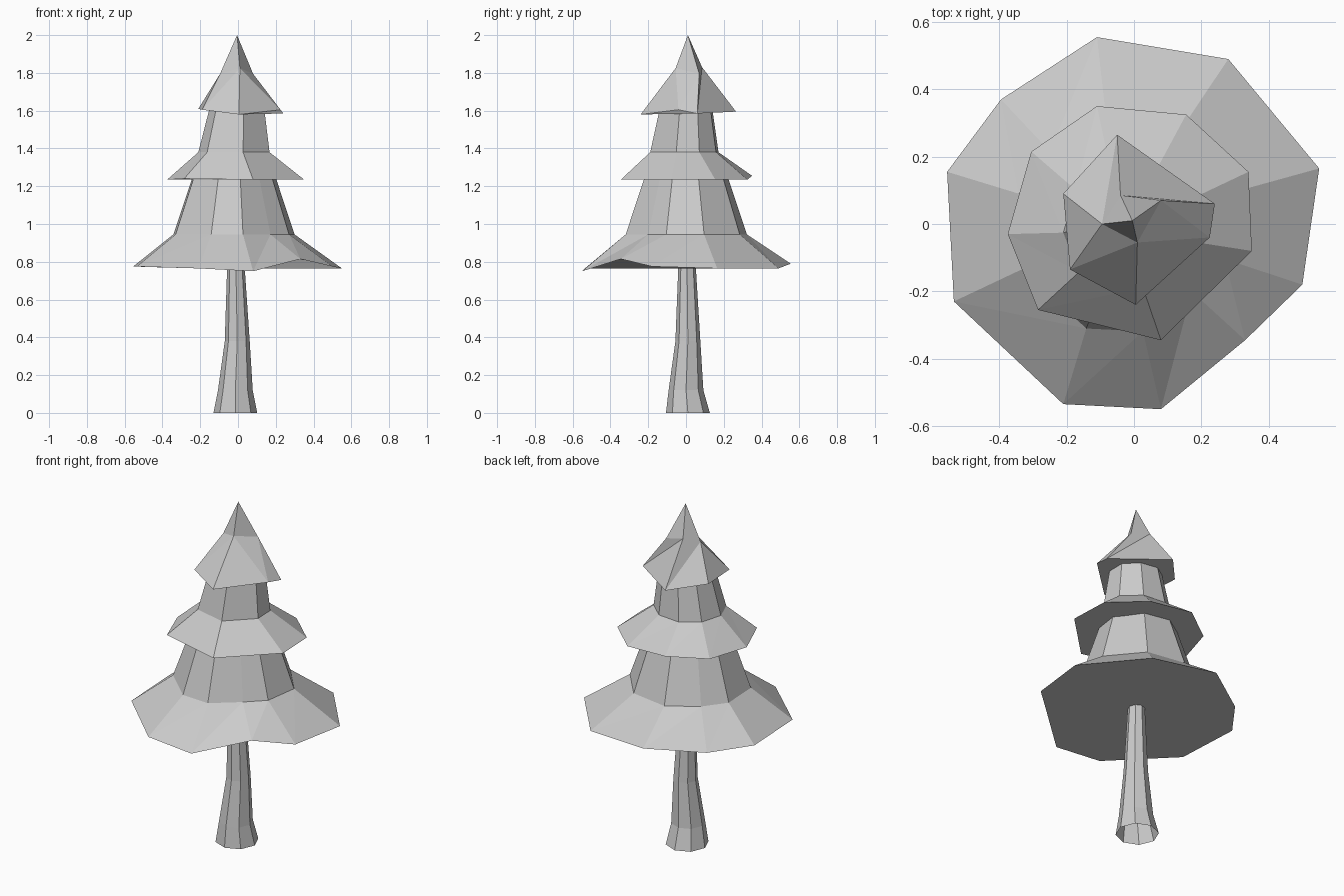
import bpy, bmesh, math

if "Cube" in bpy.data.objects:
    bpy.data.objects.remove(bpy.data.objects["Cube"])


def loft(name, rings, cap_bottom=True, cap_top=True):
    """Bridge matching rings of points into a flat-shaded skin."""
    bm = bmesh.new()
    rows = [[bm.verts.new(p) for p in ring] for ring in rings]
    n = len(rows[0])
    for lo, hi in zip(rows, rows[1:]):
        for i in range(n):
            j = (i + 1) % n
            bm.faces.new((lo[i], lo[j], hi[j]))
            bm.faces.new((lo[i], hi[j], hi[i]))
    if cap_bottom:
        bm.faces.new(rows[0][::-1])
    if cap_top:
        bm.faces.new(rows[-1])
    bmesh.ops.remove_doubles(bm, verts=bm.verts[:], dist=0.0005)
    bmesh.ops.recalc_face_normals(bm, faces=bm.faces[:])
    mesh = bpy.data.meshes.new(name)
    bm.to_mesh(mesh)
    bm.free()
    obj = bpy.data.objects.new(name, mesh)
    bpy.context.collection.objects.link(obj)
    return obj


def inset(rim, scale, z, dx=0.0, dy=0.0):
    """Smaller copy of a rim outline at height z."""
    return [(x * scale + dx, y * scale + dy, z) for x, y, _ in rim]


# Trunk: flared, slightly leaning, open at the foot
trunk = []
for z, r, cx, cy in ((0, .116, -.014, .01), (.12, .092, -.014, 0),
                     (.38, .066, -.004, .01), (.82, .044, -.012, .005)):
    trunk.append([(cx + r * math.cos(i * math.pi / 4),
                   cy + r * math.sin(i * math.pi / 4), z) for i in range(8)])
loft("trunk", trunk, cap_bottom=False)

# Lower branches: ten-sided skirt
rim = [(.55, .165, .765), (.28, .49, .765), (-.11, .555, .79), (-.395, .37, .77),
       (-.555, .155, .775), (-.535, -.23, .775), (-.21, -.535, .765),
       (.08, -.55, .75), (.33, -.345, .815), (.50, -.18, .775)]
loft("lower_branches", [rim, inset(rim, .58, .945, -.02), inset(rim, .385, 1.27, -.02)])

# Middle branches: eight-sided skirt
rim = [(.34, .155, 1.235), (.155, .325, 1.235), (-.11, .35, 1.255), (-.305, .215, 1.24),
       (-.375, -.03, 1.235), (-.285, -.255, 1.24), (.08, -.345, 1.235), (.35, -.08, 1.235)]
loft("middle_branches", [rim, inset(rim, .52, 1.38, -.015, -.01), inset(rim, .39, 1.63)])

# Top branches: six-sided rim narrowing to four sides and a point
rim = [(.24, .06, 1.585), (-.05, .265, 1.595), (-.21, .09, 1.61),
       (-.19, -.135, 1.605), (.005, -.24, 1.58), (.225, -.04, 1.605)]
a, b, c, d = (.08, .07, 1.795), (.01, -.055, 1.825), (-.095, 0, 1.795), (-.04, .085, 1.83)
bm_rings = [rim, [a, d, c, c, b, b]]


def pointed(name, rim, neck, tip):
    """Rim joined to a neck with repeated points, closed at a tip."""
    verts, faces = [], []

    def idx(p):
        if p not in verts:
            verts.append(p)
        return verts.index(p)

    n = len(rim)
    for i in range(n):
        j = (i + 1) % n
        quad = (rim[i], rim[j], neck[j], neck[i])
        for tri in ((quad[0], quad[1], quad[2]), (quad[0], quad[2], quad[3]),
                    (quad[3], quad[2], tip)):
            if len(set(tri)) == 3:
                faces.append([idx(p) for p in tri])
    faces.append([idx(p) for p in rim[::-1]])
    mesh = bpy.data.meshes.new(name)
    mesh.from_pydata(verts, [], faces)
    obj = bpy.data.objects.new(name, mesh)
    bpy.context.collection.objects.link(obj)


pointed("top_branches", bm_rings[0], bm_rings[1], (-.005, .01, 2.0))
